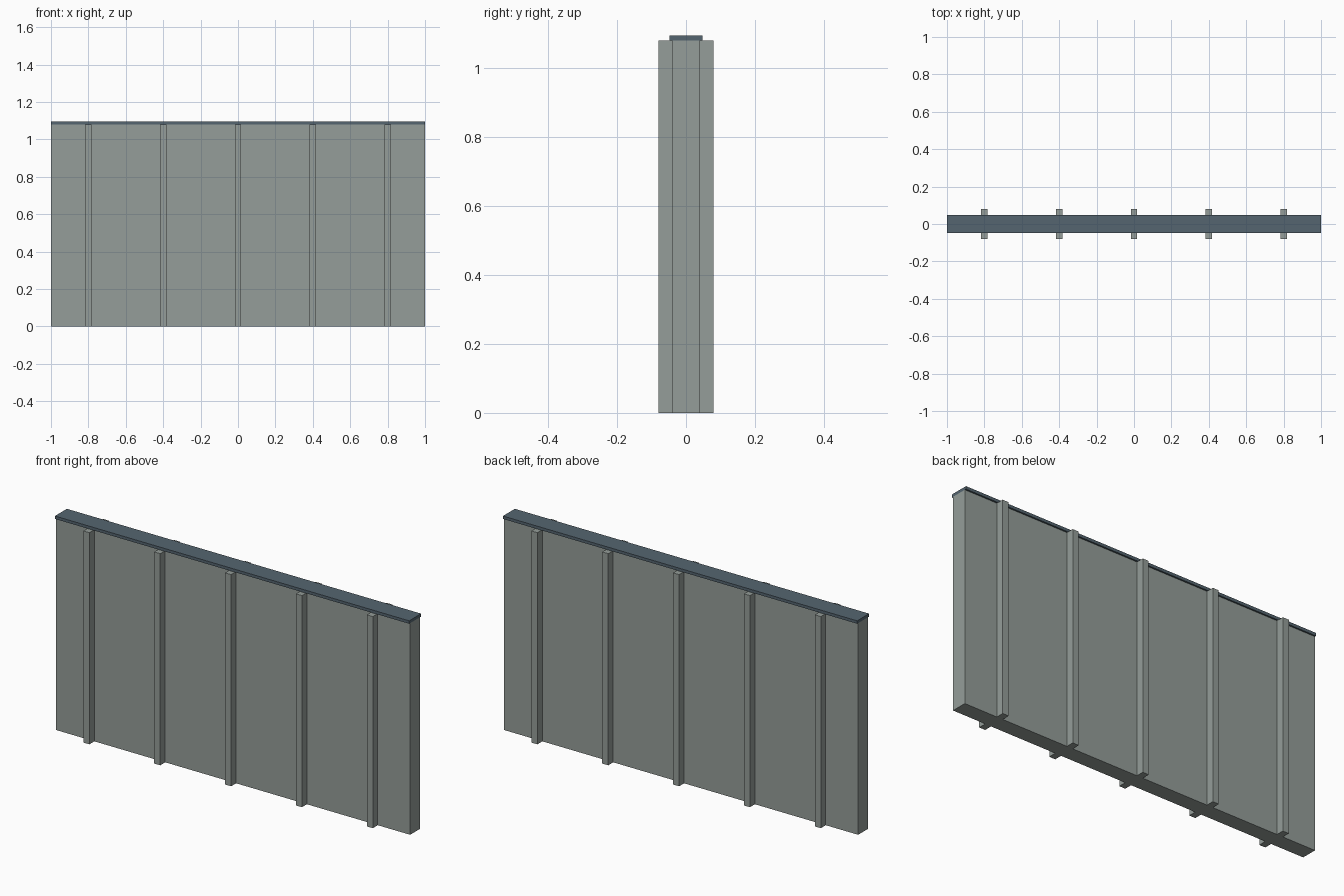
import bpy

if "Cube" in bpy.data.objects:
    bpy.data.objects.remove(bpy.data.objects["Cube"])


def material(name, rgb):
    mat = bpy.data.materials.new(name)
    mat.diffuse_color = (*rgb, 1)
    mat.use_nodes = True
    mat.node_tree.nodes["Principled BSDF"].inputs["Base Color"].default_value = mat.diffuse_color
    return mat


def box(name, lo, hi, mat):
    """Box between two opposite corners."""
    bpy.ops.mesh.primitive_cube_add(
        size=1, location=[(a + b) / 2 for a, b in zip(lo, hi)])
    ob = bpy.context.object
    ob.name = name
    ob.scale = [b - a for a, b in zip(lo, hi)]
    bpy.ops.object.transform_apply(location=True, rotation=False, scale=True)
    ob.data.materials.append(mat)
    return ob


concrete = material("panel_grey", (0.30, 0.34, 0.32))
metal = material("cap_slate", (0.09, 0.13, 0.16))

H = 1.08       # panel height
T = 0.04       # panel half thickness
RIB_W = 0.034

# Main wall panel
box("wall_panel", (-1, -T, 0), (1, T, H), concrete)

# Vertical ribs on both faces
for i in range(5):
    x = -0.8 + 0.4 * i
    for side, y0, y1 in (("front", -0.08, -T), ("back", T, 0.08)):
        box(f"{side}_rib_{i + 1}", (x - RIB_W / 2, y0, 0),
            (x + RIB_W / 2, y1, H), concrete)

# Thin cap along the top edge
box("top_cap", (-1, -0.048, H), (1, 0.048, 1.095), metal)
